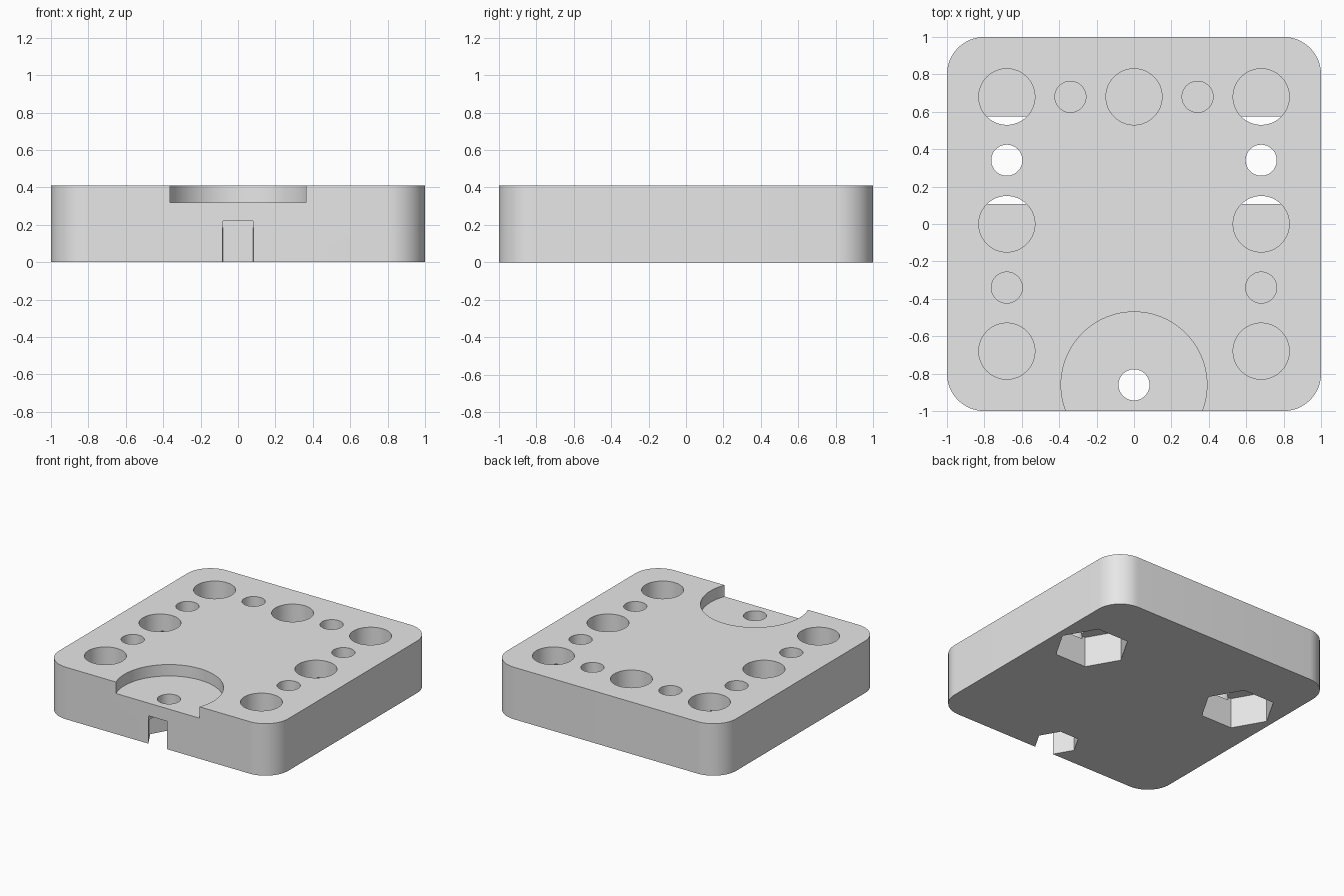
import bpy, bmesh
from math import cos, sin, pi

old = bpy.data.objects.get("Cube")
if old:
    bpy.data.objects.remove(old)

HEIGHT = 0.41
ABOVE = 0.5      # cutter top, clear of the block
BELOW = -0.1     # cutter bottom, clear of the block
PITCH = 0.68     # spacing of the large sockets
BOLT_R = 0.083

grey = bpy.data.materials.new("plain grey")
grey.use_nodes = True
grey.diffuse_color = (0.8, 0.8, 0.8, 1)
grey.node_tree.nodes["Principled BSDF"].inputs["Base Color"].default_value = (0.8, 0.8, 0.8, 1)


def prism(name, outline, z0, z1):
    """Upright solid from a counter-clockwise outline."""
    bm = bmesh.new()
    base = bm.faces.new([bm.verts.new((x, y, z0)) for x, y in outline])
    top = bmesh.ops.extrude_face_region(bm, geom=[base])["geom"]
    verts = [v for v in top if isinstance(v, bmesh.types.BMVert)]
    bmesh.ops.translate(bm, verts=verts, vec=(0, 0, z1 - z0))
    bmesh.ops.recalc_face_normals(bm, faces=bm.faces)
    mesh = bpy.data.meshes.new(name)
    bm.to_mesh(mesh)
    bm.free()
    mesh.materials.append(grey)
    obj = bpy.data.objects.new(name, mesh)
    bpy.context.collection.objects.link(obj)
    return obj


def ring(x, y, r, sides=64):
    return [(x + r * cos(2 * pi * i / sides), y + r * sin(2 * pi * i / sides))
            for i in range(sides)]


def box(x0, x1, y0, y1):
    return [(x0, y0), (x1, y0), (x1, y1), (x0, y1)]


def rounded_square(half, r, steps=16):
    pts = []
    for k, (sx, sy) in enumerate([(1, 1), (-1, 1), (-1, -1), (1, -1)]):
        for i in range(steps + 1):
            a = (k + i / steps) * pi / 2
            pts.append((sx * (half - r) + r * cos(a), sy * (half - r) + r * sin(a)))
    return pts


def cut(outline, z0, z1):
    """Remove an upright prism from the block."""
    cutter = prism("cutter", outline, z0, z1)
    cutter.hide_render = True
    mod = block.modifiers.new("cut", "BOOLEAN")
    mod.operation = "DIFFERENCE"
    mod.solver = "EXACT"
    mod.object = cutter
    bpy.ops.object.modifier_apply(modifier=mod.name)
    mesh = cutter.data
    bpy.data.objects.remove(cutter)
    bpy.data.meshes.remove(mesh)


def nut_trap(x, y, r, depth):
    """Hexagonal pocket from below with a bridging slot and a through bolt hole."""
    flat = r * cos(pi / 6)
    cut(ring(x, y, r, 6), BELOW, depth)
    cut(box(x - 0.08, x + 0.08, y - flat, y + flat), depth - 0.02, depth + 0.035)
    cut(ring(x, y, BOLT_R), depth - 0.01, ABOVE)


# Block with rounded upright corners
block = prism("base_block", rounded_square(1, 0.2), 0, HEIGHT)
bpy.ops.object.select_all(action="DESELECT")
block.select_set(True)
bpy.context.view_layer.objects.active = block

# Large round sockets in the top
for x, y in [(-1, 1), (0, 1), (1, 1), (-1, 0), (1, 0), (-1, -1), (1, -1)]:
    cut(ring(x * PITCH, y * PITCH, 0.15), 0.22, ABOVE)

# Small blind sockets, and bolt holes with large nut traps, on both sides
for side in (-1, 1):
    cut(ring(side * PITCH / 2, PITCH, BOLT_R), 0.22, ABOVE)
    cut(ring(side * PITCH, -PITCH / 2, BOLT_R), 0.22, ABOVE)
    nut_trap(side * PITCH, PITCH / 2 + 0.001, 0.271, 0.24)

# Round recess open at the front, with a small nut trap beneath
cut(ring(0, -0.86, 0.39, 96), 0.32, ABOVE)
nut_trap(0, -0.86, 0.163, 0.185)

bpy.ops.object.shade_smooth_by_angle(angle=pi / 6)
